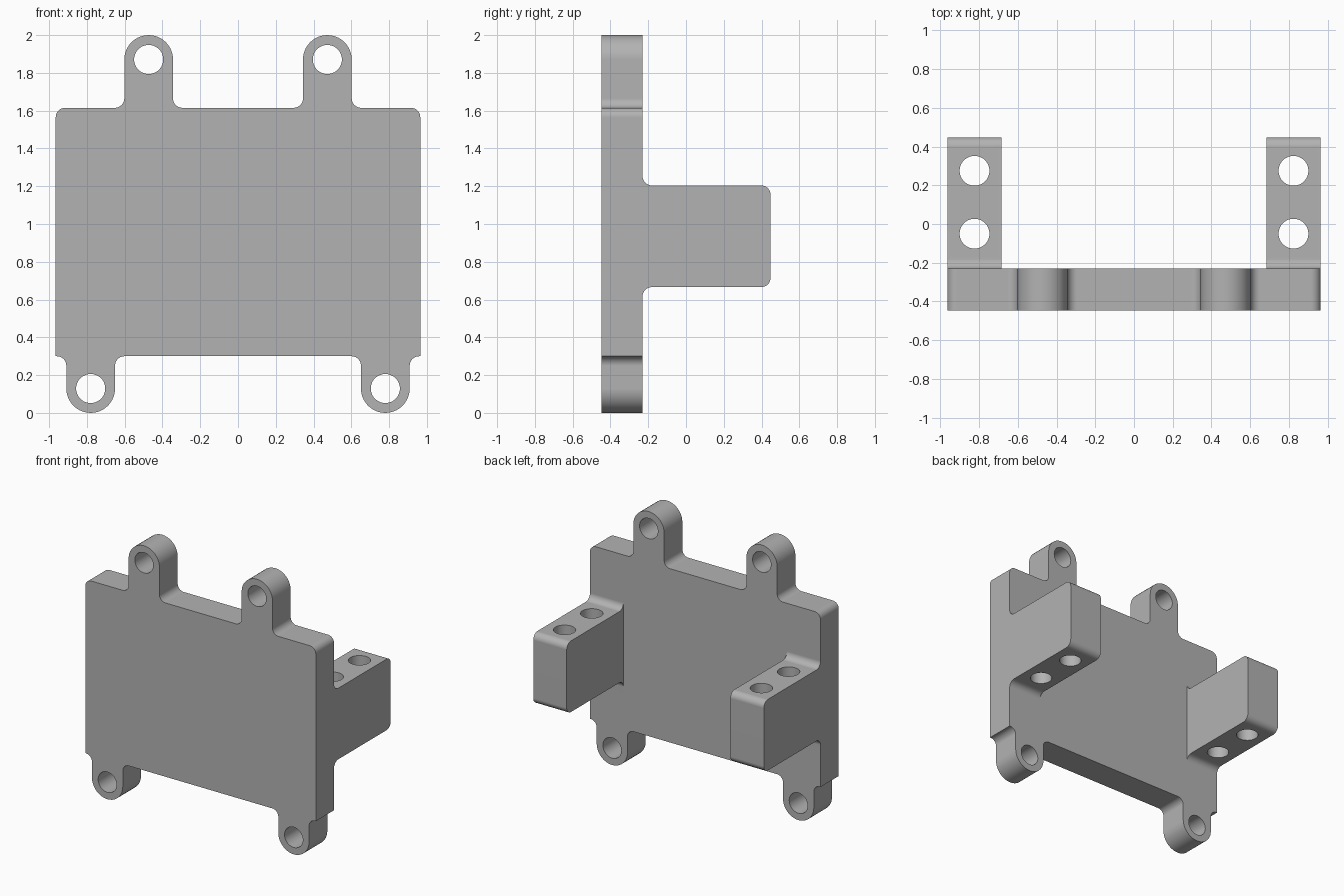
import bpy, bmesh, math
from mathutils import Vector

cube = bpy.data.objects.get("Cube")
if cube:
    bpy.data.objects.remove(cube, do_unlink=True)

FILLET = 0.05
FRONT, PLATE_BACK, BACK = -0.448, -0.23, 0.448
SIDE = 0.965
PLATE_BOTTOM, PLATE_TOP = 0.30, 1.615
TOP_TAB_X, BOTTOM_TAB_X, TAB_R = 0.473, 0.78, 0.129
HOLE_R = 0.077

grey = bpy.data.materials.new("plain grey")
grey.use_nodes = True
colour = (0.45, 0.45, 0.45, 1)
grey.diffuse_color = colour
grey.node_tree.nodes["Principled BSDF"].inputs["Base Color"].default_value = colour


def rounded(corners, steps=10):
    """Outline of (a, b, radius) corners with circular arcs at each corner."""
    out = []
    for i, (a, b, r) in enumerate(corners):
        p = Vector((a, b))
        if r == 0:
            out.append(p)
            continue
        u = (Vector(corners[i - 1][:2]) - p).normalized()
        v = (Vector(corners[(i + 1) % len(corners)][:2]) - p).normalized()
        for k in range(steps + 1):
            t = k / steps * math.pi / 2
            q = p + r * (1 - math.sin(t)) * u + r * (1 - math.cos(t)) * v
            if not out or (q - out[-1]).length > 1e-4:
                out.append(q)
    return out


def prism(name, outline, place, start, end):
    """Extrude a 2D outline; place(a, b, depth) maps it into space."""
    bm = bmesh.new()
    near = [bm.verts.new(place(p.x, p.y, start)) for p in outline]
    far = [bm.verts.new(place(p.x, p.y, end)) for p in outline]
    bm.faces.new(near)
    bm.faces.new(far[::-1])
    n = len(outline)
    for i in range(n):
        j = (i + 1) % n
        bm.faces.new((near[j], near[i], far[i], far[j]))
    bmesh.ops.recalc_face_normals(bm, faces=bm.faces)
    mesh = bpy.data.meshes.new(name)
    bm.to_mesh(mesh)
    bm.free()
    mesh.materials.append(grey)
    obj = bpy.data.objects.new(name, mesh)
    bpy.context.collection.objects.link(obj)
    return obj


def combine(target, other, operation):
    """Apply a boolean and discard the helper."""
    bpy.context.view_layer.objects.active = target
    mod = target.modifiers.new("combine", 'BOOLEAN')
    mod.operation, mod.object, mod.solver = operation, other, 'EXACT'
    bpy.ops.object.modifier_apply(modifier=mod.name)
    bpy.data.objects.remove(other, do_unlink=True)


def circle(a, b, r, n=48):
    return [Vector((a + r * math.cos(2 * math.pi * i / n),
                    b + r * math.sin(2 * math.pi * i / n))) for i in range(n)]


def along_y(a, b, d):
    return (a, d, b)


def along_x(a, b, d):
    return (d, a, b)


def along_z(a, b, d):
    return (a, b, d)


# Plate with four rounded lugs: right half of the outline, then mirrored
half = [
    (BOTTOM_TAB_X - TAB_R, PLATE_BOTTOM, FILLET),
    (BOTTOM_TAB_X - TAB_R, 0, TAB_R),
    (BOTTOM_TAB_X + TAB_R, 0, TAB_R),
    (BOTTOM_TAB_X + TAB_R, PLATE_BOTTOM, FILLET),
    (SIDE, PLATE_BOTTOM, 0),
    (SIDE, PLATE_TOP, FILLET),
    (TOP_TAB_X + TAB_R, PLATE_TOP, FILLET),
    (TOP_TAB_X + TAB_R, 2, TAB_R),
    (TOP_TAB_X - TAB_R, 2, TAB_R),
    (TOP_TAB_X - TAB_R, PLATE_TOP, FILLET),
]
outline = rounded(half + [(-a, b, r) for a, b, r in reversed(half)])
bracket = prism("mounting_bracket", outline, along_y, FRONT, PLATE_BACK)

# Rear arms with filleted roots and rounded ends
ARM_LOW, ARM_HIGH, ARM_INNER = 0.666, 1.204, 0.685
arm_profile = rounded([
    (PLATE_BACK, ARM_LOW - FILLET, 0),
    (PLATE_BACK, ARM_LOW, FILLET),
    (BACK, ARM_LOW, FILLET),
    (BACK, ARM_HIGH, FILLET),
    (PLATE_BACK, ARM_HIGH, FILLET),
    (PLATE_BACK, ARM_HIGH + FILLET, 0),
])
# Remove the doubled points where the root fillets meet the plate
arm_profile = [p for i, p in enumerate(arm_profile)
               if (p - arm_profile[i - 1]).length > 1e-4]
for s in (-1, 1):
    arm = prism("arm", arm_profile, along_x, s * ARM_INNER, s * SIDE)
    combine(bracket, arm, 'UNION')

# Bolt holes through the lugs and down through the arms
for s in (-1, 1):
    for x, z in ((TOP_TAB_X, 2 - TAB_R), (BOTTOM_TAB_X, TAB_R)):
        cutter = prism("lug_hole", circle(s * x, z, HOLE_R), along_y, -0.6, -0.1)
        combine(bracket, cutter, 'DIFFERENCE')
    for y in (-0.05, 0.275):
        cutter = prism("arm_hole", circle(s * 0.824, y, HOLE_R), along_z, 0.5, 1.4)
        combine(bracket, cutter, 'DIFFERENCE')

# Smooth the fillets and bores, keep flat faces flat
bpy.ops.object.select_all(action='DESELECT')
bracket.select_set(True)
bpy.context.view_layer.objects.active = bracket
bpy.ops.object.shade_smooth_by_angle(angle=math.radians(30))
weighted = bracket.modifiers.new("weighted normals", 'WEIGHTED_NORMAL')
weighted.keep_sharp = True
